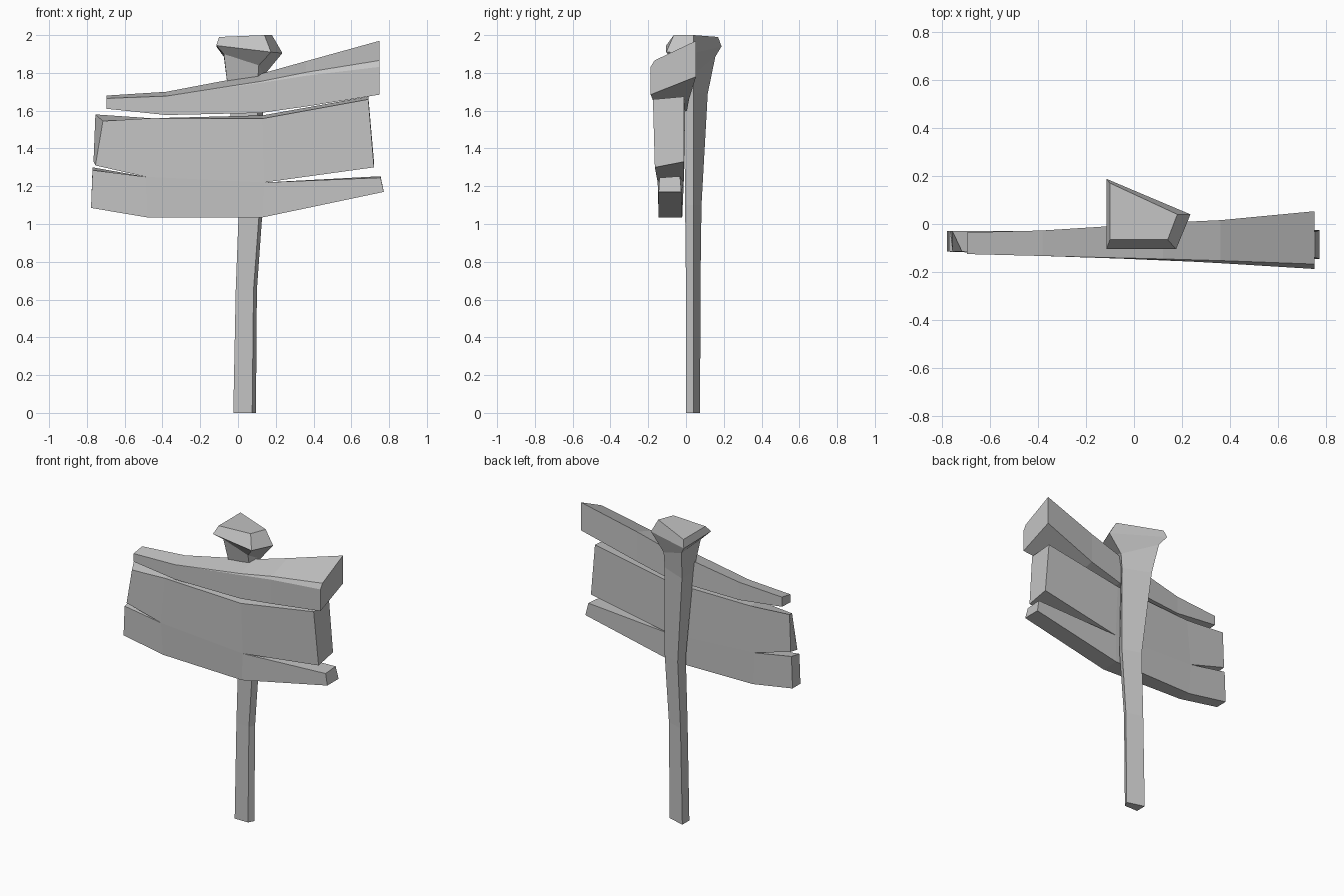
import bpy
import bmesh

default_cube = bpy.data.objects.get("Cube")
if default_cube:
    bpy.data.objects.remove(default_cube, do_unlink=True)

# One plain grey for every part
grey = bpy.data.materials.new("plain_grey")
grey.use_nodes = True
colour = (0.55, 0.55, 0.55, 1)
grey.diffuse_color = colour
grey.node_tree.nodes["Principled BSDF"].inputs["Base Color"].default_value = colour


def loft(mesh, rings):
    """Join a row of rings into a capped solid."""
    loops = [[mesh.verts.new(point) for point in ring] for ring in rings]
    for first, second in zip(loops, loops[1:]):
        for i in range(len(first)):
            j = (i + 1) % len(first)
            mesh.faces.new((first[i], first[j], second[j], second[i]))
    mesh.faces.new(loops[0])
    mesh.faces.new(loops[-1])


def build(name, *strips):
    """Make one flat-shaded object, welding its strips where they meet."""
    mesh = bmesh.new()
    for rings in strips:
        loft(mesh, rings)
    bmesh.ops.remove_doubles(mesh, verts=mesh.verts, dist=0.001)
    # Drop walls left inside the weld
    inner = [face for face in mesh.faces
             if all(len(edge.link_faces) > 2 for edge in face.edges)]
    bmesh.ops.delete(mesh, geom=inner, context='FACES')
    bmesh.ops.recalc_face_normals(mesh, faces=mesh.faces)
    data = bpy.data.meshes.new(name)
    mesh.to_mesh(data)
    mesh.free()
    data.materials.append(grey)
    part = bpy.data.objects.new(name, data)
    bpy.context.collection.objects.link(part)
    return part


def post_ring(left, right, shoulder, front, back, heights):
    """Lopsided four-sided section with its right corner set back."""
    if not isinstance(heights, tuple):
        heights = (heights,) * 4
    corners = ((left, front), (right, front), (shoulder, 0.04), (left, back))
    return [(x, y, z) for (x, y), z in zip(corners, heights)]


# Post with a flared, bevelled head
build("post", [
    post_ring(left=-0.025, right=0.075, shoulder=0.095, front=0, back=0.075, heights=0),
    post_ring(left=-0.012, right=0.082, shoulder=0.1, front=0, back=0.076, heights=0.65),
    post_ring(left=0.005, right=0.115, shoulder=0.132, front=-0.005, back=0.082, heights=1.1),
    post_ring(left=-0.05, right=0.1, shoulder=0.132, front=-0.01, back=0.115, heights=1.69),
    post_ring(left=-0.075, right=0.11, shoulder=0.14, front=-0.05, back=0.155,
              heights=(1.9, 1.84, 1.79, 1.885)),
    post_ring(left=-0.115, right=0.175, shoulder=0.235, front=-0.105, back=0.188,
              heights=(1.945, 1.91, 1.905, 1.94)),
    post_ring(left=-0.1, right=0.14, shoulder=0.18, front=-0.065, back=0.17,
              heights=(1.99, 2, 2, 1.99)),
])


def row(x, z, front, back, back_x=None, back_z=None):
    """Front and back points along one long edge of a board."""
    return ((x, front, z),
            (x if back_x is None else back_x, back, z if back_z is None else back_z))


def section(bottom, top):
    return [bottom[0], top[0], top[1], bottom[1]]


# Wide board, split into two prongs at each end
left_split = row(x=-0.49, z=1.25, front=-0.125, back=-0.03)
right_split = row(x=0.14, z=1.22, front=-0.15, back=-0.012)

upper_strip = [
    section(row(x=-0.755, z=1.31, front=-0.115, back=-0.03, back_x=-0.765, back_z=1.33),
            row(x=-0.715, z=1.545, front=-0.115, back=-0.03, back_x=-0.755, back_z=1.58)),
    section(left_split, row(x=-0.46, z=1.56, front=-0.125, back=-0.03)),
    section(right_split, row(x=0.13, z=1.558, front=-0.152, back=-0.005, back_z=1.575)),
    section(row(x=0.72, z=1.3, front=-0.165, back=-0.01, back_z=1.33),
            row(x=0.69, z=1.66, front=-0.175, back=-0.01, back_z=1.675)),
]
lower_strip = [
    section(row(x=-0.778, z=1.085, front=-0.115, back=-0.03),
            row(x=-0.77, z=1.285, front=-0.115, back=-0.03, back_z=1.3)),
    section(row(x=-0.48, z=1.035, front=-0.12, back=-0.03), left_split),
    section(row(x=0.13, z=1.035, front=-0.145, back=-0.02), right_split),
    section(row(x=0.772, z=1.17, front=-0.145, back=-0.025),
            row(x=0.755, z=1.245, front=-0.14, back=-0.032, back_z=1.253)),
]
build("split_board", upper_strip, lower_strip)


def top_section(x, front, back, bottom, top, back_bottom, back_top, bevel=0):
    """Board section whose upper front edge can be bevelled."""
    return [(x, front, bottom), (x, front, top),
            (x, front + bevel * 0.6, top + bevel),
            (x, back, back_top), (x, back, back_bottom)]


# Top board, rising and thickening towards its left end
build("top_board", [
    top_section(x=-0.695, front=-0.125, back=-0.035, bottom=1.61, top=1.665,
                back_bottom=1.615, back_top=1.68),
    top_section(x=-0.38, front=-0.133, back=-0.027, bottom=1.577, top=1.677,
                back_bottom=1.58, back_top=1.7),
    top_section(x=0.12, front=-0.15, back=0.005, bottom=1.588, top=1.747,
                back_bottom=1.6, back_top=1.795, bevel=0.008),
    top_section(x=0.36, front=-0.163, back=0.016, bottom=1.622, top=1.785,
                back_bottom=1.66, back_top=1.862, bevel=0.018),
    top_section(x=0.75, front=-0.187, back=0.053, bottom=1.685, top=1.832,
                back_bottom=1.78, back_top=1.97, bevel=0.034),
])
